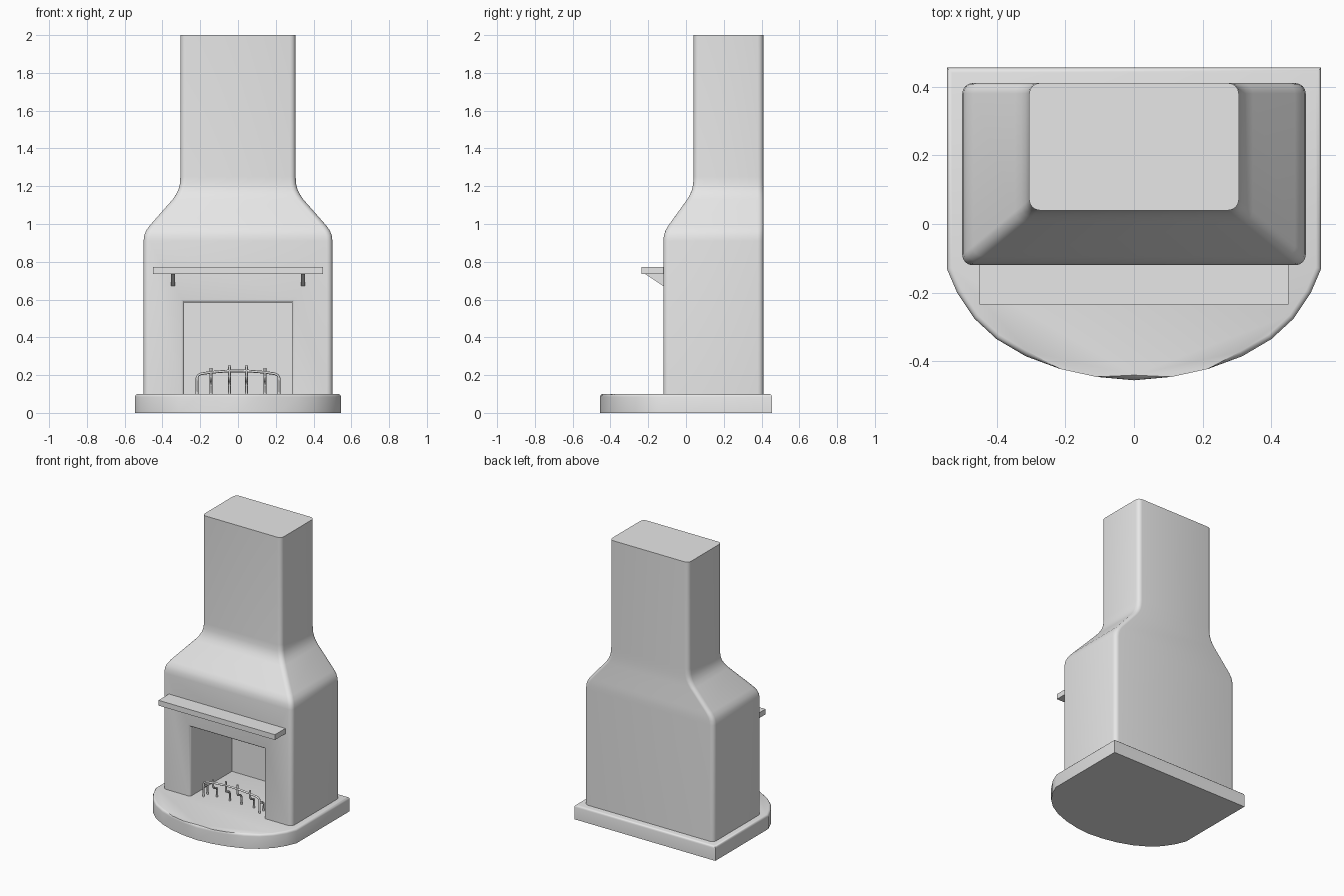
import bpy, bmesh, math
from mathutils import Vector

if "Cube" in bpy.data.objects:
    bpy.data.objects.remove(bpy.data.objects["Cube"], do_unlink=True)

GREY = (0.8, 0.8, 0.8, 1)
plaster = bpy.data.materials.new("light_grey")
plaster.use_nodes = True
plaster.diffuse_color = GREY
plaster.node_tree.nodes["Principled BSDF"].inputs["Base Color"].default_value = GREY


def add_object(name, data):
    obj = bpy.data.objects.new(name, data)
    bpy.context.collection.objects.link(obj)
    data.materials.append(plaster)
    return obj


def from_bmesh(name, bm):
    bmesh.ops.recalc_face_normals(bm, faces=bm.faces)
    mesh = bpy.data.meshes.new(name)
    bm.to_mesh(mesh)
    bm.free()
    return add_object(name, mesh)


def loft(rings):
    """Skin a stack of equal closed rings and cap both ends."""
    bm = bmesh.new()
    loops = [[bm.verts.new(p) for p in ring] for ring in rings]
    n = len(loops[0])
    for a, b in zip(loops, loops[1:]):
        for i in range(n):
            j = (i + 1) % n
            bm.faces.new((a[i], a[j], b[j], b[i]))
    bm.faces.new(loops[0][::-1])
    bm.faces.new(loops[-1])
    return bm


def box(name, x0, x1, y0, y1, z0, z1):
    plan = [(x0, y0), (x1, y0), (x1, y1), (x0, y1)]
    return from_bmesh(name, loft([[(x, y, z) for x, y in plan] for z in (z0, z1)]))


def rounded_rect(hx, y0, y1, z, r=0.03, steps=4):
    corners = [(hx - r, y0 + r, -90), (hx - r, y1 - r, 0),
               (r - hx, y1 - r, 90), (r - hx, y0 + r, 180)]
    ring = []
    for cx, cy, start in corners:
        for i in range(steps + 1):
            a = math.radians(start + 90 * i / steps)
            ring.append((cx + r * math.cos(a), cy + r * math.sin(a), z))
    return ring


def smooth(obj):
    bpy.ops.object.select_all(action='DESELECT')
    obj.select_set(True)
    bpy.context.view_layer.objects.active = obj
    bpy.ops.object.shade_smooth_by_angle(angle=math.radians(35))


def rod(name, points, radius):
    curve = bpy.data.curves.new(name, 'CURVE')
    curve.dimensions = '3D'
    curve.bevel_depth = radius
    curve.bevel_resolution = 1
    curve.use_fill_caps = True
    spline = curve.splines.new('POLY')
    spline.points.add(len(points) - 1)
    for p, co in zip(spline.points, points):
        p.co = (*co, 1)
    spline.use_smooth = True
    return add_object(name, curve)


# Hearth slab: square back, bowed front, eased top edge
bow = [(0.545, -0.13), (0.515, -0.2), (0.465, -0.275), (0.4, -0.335),
       (0.315, -0.385), (0.215, -0.422), (0.11, -0.445)]
plan = ([(-0.545, 0.455)] + [(-x, y) for x, y in bow] + [(0, -0.455)]
        + bow[::-1] + [(0.545, 0.455)])
bm = loft([[(x, y, z) for x, y in plan] for z in (0, 0.1)])
rim = [e for e in bm.edges if all(v.co.z > 0.09 for v in e.verts)]
bmesh.ops.bevel(bm, geom=rim, offset=0.015, segments=3, profile=0.5, affect='EDGES')
smooth(from_bmesh("hearth_slab", bm))

# Chimney breast tapering into the flue: (height, amount of taper)
levels = [(0.1, 0), (0.91, 0), (0.94, 0.02), (0.965, 0.07), (0.99, 0.16),
          (1.13, 0.79), (1.155, 0.88), (1.18, 0.945), (1.21, 0.985), (1.25, 1), (2, 1)]
body = from_bmesh("chimney_body", loft(
    [rounded_rect(0.5 - 0.195 * t, -0.12 + 0.16 * t, 0.41, z) for z, t in levels]))

# Firebox opening
cutter = box("firebox_cutter", -0.285, 0.285, -0.3, 0.34, 0.0, 0.585)
cutter.hide_render = True
cut = body.modifiers.new("firebox", 'BOOLEAN')
cut.object = cutter
cut.solver = 'EXACT'
bpy.context.view_layer.objects.active = body
bpy.ops.object.modifier_apply(modifier=cut.name)
bpy.data.objects.remove(cutter, do_unlink=True)

# Soften the rim of the opening
bm = bmesh.new()
bm.from_mesh(body.data)
rim = [e for e in bm.edges
       if all(abs(v.co.y + 0.12) < 1e-3 and abs(v.co.x) < 0.29 and v.co.z < 0.6 for v in e.verts)
       and len(e.link_faces) == 2 and e.calc_face_angle() > 1
       and max(v.co.z for v in e.verts) > 0.2]
bmesh.ops.bevel(bm, geom=rim, offset=0.015, segments=3, profile=0.5, affect='EDGES')
bm.to_mesh(body.data)
bm.free()
smooth(body)

# Mantel shelf on two triangular brackets
box("mantel_shelf", -0.45, 0.45, -0.235, -0.11, 0.735, 0.772)
for side, x in (("right", -0.345), ("left", 0.345)):
    tri = [(-0.215, 0.735), (-0.11, 0.735), (-0.11, 0.665)]
    from_bmesh(side + "_bracket", loft(
        [[(x + dx, y, z) for y, z in tri] for dx in (-0.011, 0.011)]))

# Fire grate: an arched rail with cranked bars
RAIL_Y = -0.07
half = [(0.217, 0.1), (0.217, 0.185), (0.21, 0.2), (0.195, 0.207), (0.14, 0.215), (0.05, 0.222)]
rail = [(-x, RAIL_Y, z) for x, z in half] + [(x, RAIL_Y, z) for x, z in half[::-1]]
rod("grate_rail", rail, 0.007)
for i, (x, top) in enumerate([(-0.143, 0.237), (-0.045, 0.25), (0.045, 0.25), (0.143, 0.237)]):
    path = [(0, top), (0, 0.19), (0.008, 0.176), (0.022, 0.17),
            (0.036, 0.165), (0.044, 0.15), (0.044, 0.1)]
    rod(f"grate_bar_{i + 1}", [(x, RAIL_Y + dy, z) for dy, z in path], 0.007)
for side, x in (("right", -0.217), ("left", 0.217)):
    rod(side + "_grate_foot", [(x, RAIL_Y, 0.17), (x, RAIL_Y + 0.03, 0.165),
                               (x, RAIL_Y + 0.044, 0.15), (x, RAIL_Y + 0.044, 0.1)], 0.007)
